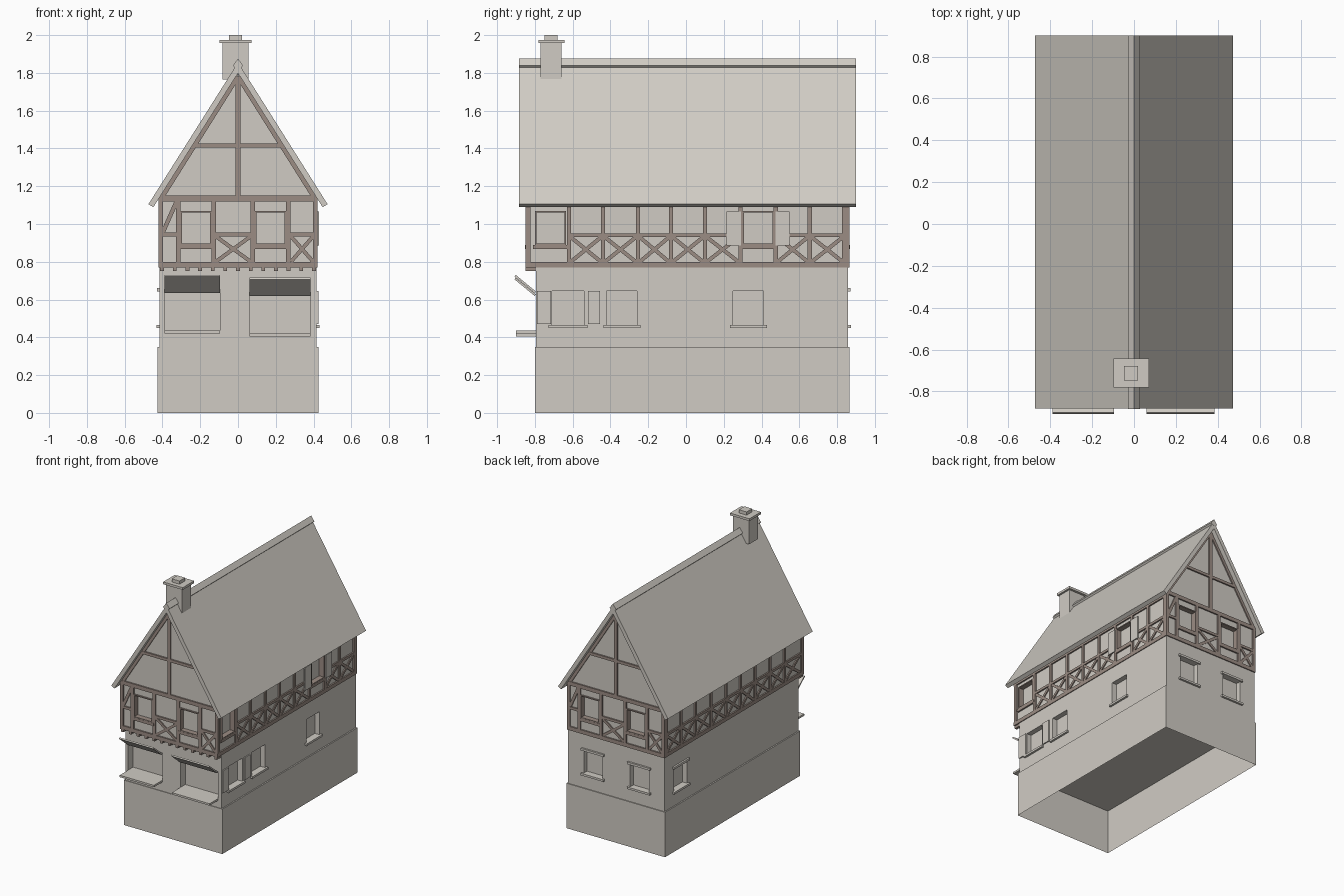
import bpy, bmesh
from mathutils import Vector

cube = bpy.data.objects.get("Cube")
if cube:
    bpy.data.objects.remove(cube, do_unlink=True)


def material(name, rgb):
    m = bpy.data.materials.new(name)
    m.use_nodes = True
    m.diffuse_color = (*rgb, 1)
    m.node_tree.nodes["Principled BSDF"].inputs["Base Color"].default_value = (*rgb, 1)
    return m


PLASTER = material("warm grey plaster", (0.63, 0.60, 0.55))
TIMBER = material("brown timber", (0.33, 0.265, 0.23))


def finish(bm, name, mat):
    bmesh.ops.recalc_face_normals(bm, faces=bm.faces)
    me = bpy.data.meshes.new(name)
    bm.to_mesh(me)
    bm.free()
    me.materials.append(mat)
    ob = bpy.data.objects.new(name, me)
    bpy.context.collection.objects.link(ob)
    return ob


def prism(bm, ring_a, ring_b):
    a, b = [[bm.verts.new(p) for p in r] for r in (ring_a, ring_b)]
    n = len(a)
    bm.faces.new(a)
    bm.faces.new(b)
    for i in range(n):
        bm.faces.new((a[i], a[(i + 1) % n], b[(i + 1) % n], b[i]))


def plane(side, off):
    """Map (along, height, outward) on one wall to world space."""
    return {"front": lambda u, z, d: (u, -off - d, z),
            "back": lambda u, z, d: (-u, off + d, z),
            "left": lambda u, z, d: (off + d, u, z),
            "right": lambda u, z, d: (-off - d, u, z)}[side]


def slab(bm, wall, u0, u1, z0, z1, d0, d1):
    ring = [(u0, z0), (u1, z0), (u1, z1), (u0, z1)]
    prism(bm, [wall(*p, d0) for p in ring], [wall(*p, d1) for p in ring])


def bar(bm, wall, p, q, w, d):
    p, q = Vector(p), Vector(q)
    s = (q - p).normalized().orthogonal() * w / 2
    ring = [p - s, q - s, q + s, p + s]
    prism(bm, [wall(*c, -0.01) for c in ring], [wall(*c, d) for c in ring])


def cross(bm, wall, u0, u1, z0, z1):
    bar(bm, wall, (u0, z0), (u1, z1), 0.02, 0.008)
    bar(bm, wall, (u0, z1), (u1, z0), 0.02, 0.008)


def extrude_y(name, ring, y0, y1, mat):
    bm = bmesh.new()
    prism(bm, [(x, y0, z) for x, z in ring], [(x, y1, z) for x, z in ring])
    return finish(bm, name, mat)


def box(name, x0, x1, y0, y1, z0, z1, mat=PLASTER):
    return extrude_y(name, [(x0, z0), (x1, z0), (x1, z1), (x0, z1)], y0, y1, mat)


def carve(ob, openings):
    bm = bmesh.new()
    for wall, u0, u1, z0, z1, depth in openings:
        slab(bm, wall, u0, u1, z0, z1, -depth, 0.02)
    cutter = finish(bm, "window_cutter", PLASTER)
    cutter.hide_render = True
    mod = ob.modifiers.new("openings", "BOOLEAN")
    mod.object, mod.operation, mod.solver = cutter, "DIFFERENCE", "EXACT"
    bpy.context.view_layer.objects.active = ob
    bpy.ops.object.modifier_apply(modifier=mod.name)
    bpy.data.objects.remove(cutter, do_unlink=True)


# Plinth, open underneath
plinth = box("plinth", -0.425, 0.425, -0.80, 0.865, 0, 0.35)
bm = bmesh.new()
bm.from_mesh(plinth.data)
bmesh.ops.delete(bm, geom=[f for f in bm.faces if f.calc_center_median().z < 0.01],
                 context="FACES_ONLY")
bm.to_mesh(plinth.data)
bm.free()

# Ground floor with recessed windows and shop openings
lower = {"front": plane("front", 0.795), "back": plane("back", 0.858),
         "left": plane("left", 0.415), "right": plane("right", 0.415)}
ground = box("ground_floor", -0.415, 0.415, -0.795, 0.858, 0.35, 0.77)
small = [("left", -0.71, -0.54), ("left", -0.42, -0.26), ("left", 0.25, 0.41),
         ("right", 0.58, 0.74), ("back", -0.28, -0.12), ("back", 0.12, 0.28)]
shops = [(-0.39, -0.095, 0.435), (0.06, 0.385, 0.42)]
carve(ground, [(lower[s], a, b, 0.465, 0.645, 0.04) for s, a, b in small]
      + [(lower["front"], a, b, z, z + 0.21, 0.06) for a, b, z in shops])

bm = bmesh.new()
for s, a, b in small:
    slab(bm, lower[s], a - 0.018, b + 0.018, 0.45, 0.466, -0.02, 0.016)
    if s != "left":
        slab(bm, lower[s], a - 0.018, b + 0.018, 0.643, 0.66, -0.02, 0.014)
finish(bm, "window_sills", PLASTER)

# Shop counters and raised flaps
for i, (a, b, z) in enumerate(shops):
    box(f"shop_counter_{i + 1}", a, b, -0.90, -0.79, z - 0.015, z)
    top = z + 0.208
    bm = bmesh.new()
    ring = [(-0.795, top), (-0.902, top + 0.088), (-0.908, top + 0.079), (-0.801, top - 0.009)]
    prism(bm, [(a, *p) for p in ring], [(b, *p) for p in ring])
    finish(bm, f"shop_flap_{i + 1}", PLASTER)

# Upper floor and gables
upper = {"front": plane("front", 0.84), "back": plane("back", 0.855),
         "left": plane("left", 0.41), "right": plane("right", 0.41)}
body = extrude_y("upper_floor", [(-0.41, 0.77), (0.41, 0.77), (0.41, 1.14), (0, 1.795),
                                 (-0.41, 1.14)], -0.84, 0.855, PLASTER)
high = [(s, a, a + 0.165) for s in ("front", "back") for a in (-0.305, 0.09)]
high += [("left", -0.80, -0.635), ("left", 0.30, 0.465)]
carve(body, [(upper[s], a, b, 0.89, 1.07, 0.03) for s, a, b in high])

bm = bmesh.new()
for s, a, b in high:
    w, t = upper[s], 0.008
    for u in (a, b - t):
        slab(bm, w, u, u + t, 0.89, 1.07, -0.03, 0.011)
    for z in (0.89, 1.07 - t):
        slab(bm, w, a, b, z, z + t, -0.03, 0.011)
    slab(bm, w, a - 0.01, b + 0.01, 0.868, 0.89, -0.01, 0.012)
finish(bm, "upper_window_frames", TIMBER)

# Gable end timbers
D = 0.011
for s in ("front", "back"):
    w = upper[s]
    bm = bmesh.new()
    slab(bm, w, -0.421, 0.421, 0.77, 0.80, -0.01, D)
    slab(bm, w, -0.421, 0.421, 1.12, 1.15, -0.01, D)
    for u in (-0.408, -0.317, -0.129, 0.078, 0.267, 0.408):
        bar(bm, w, (u, 0.79), (u, 1.13), 0.024, D)
    for a, b in ((-0.40, -0.32), (-0.12, 0.07), (0.275, 0.40)):
        bar(bm, w, (a, 0.945), (b, 0.945), 0.02, D)
    cross(bm, w, -0.118, 0.068, 0.80, 0.935)
    cross(bm, w, 0.28, 0.398, 0.80, 0.935)
    bar(bm, w, (-0.398, 0.955), (-0.325, 1.12), 0.022, 0.008)
    bar(bm, w, (0, 1.14), (0, 1.78), 0.025, D)
    bar(bm, w, (-0.235, 1.415), (0.235, 1.415), 0.022, D)
    for k in (-1, 1):
        bar(bm, w, (k * 0.403, 1.14), (0, 1.78), 0.022, 0.009)
    finish(bm, f"{s}_gable_timbers", TIMBER)

# Long side timbers
posts = [-0.62, -0.44, -0.255, -0.08, 0.10, 0.288, 0.475, 0.655, 0.84]
for s in ("left", "right"):
    w = upper[s]
    bm = bmesh.new()
    slab(bm, w, -0.851, 0.866, 0.77, 0.80, -0.01, D)
    slab(bm, w, -0.851, 0.866, 1.10, 1.13, -0.01, D)
    for u in [-0.836, 0.852] + posts:
        bar(bm, w, (u, 0.79), (u, 1.12), 0.028 if abs(u) > 0.8 else 0.022, D)
    bays = list(zip(posts, posts[1:]))
    if s == "left":
        bays.pop(5)
    else:
        bays.insert(0, (-0.82, -0.62))
    for a, b in bays:
        bar(bm, w, (a, 0.94), (b, 0.94), 0.02, D)
        cross(bm, w, a + 0.01, b - 0.01, 0.80, 0.93)
    finish(bm, f"{s}_side_timbers", TIMBER)

# Open shutters on the left side
bm = bmesh.new()
for a, b in ((-0.79, -0.715), (-0.52, -0.455)):
    slab(bm, lower["left"], a, b, 0.47, 0.645, 0.001, 0.01)
for a, b in ((0.215, 0.292), (0.473, 0.548)):
    slab(bm, upper["left"], a, b, 0.885, 1.065, 0.009, 0.018)
finish(bm, "shutters", PLASTER)

# Joist ends under the jettied front
bm = bmesh.new()
for i in range(13):
    u = (i - 6) * 0.067
    slab(bm, lower["front"], u - 0.01, u + 0.01, 0.75, 0.772, -0.01, 0.055)
finish(bm, "joist_ends", TIMBER)

# Roof and ridge cap
extrude_y("roof", [(-0.474, 1.105), (0, 1.855), (0.474, 1.105), (0.448, 1.089),
                   (0, 1.799), (-0.448, 1.089)], -0.883, 0.90, PLASTER)
extrude_y("ridge_cap", [(0, 1.875), (0.028, 1.838), (0.015, 1.825), (-0.015, 1.825),
                        (-0.028, 1.838)], -0.884, 0.901, PLASTER)

# Chimney
box("chimney_stack", -0.082, 0.056, -0.77, -0.66, 1.765, 1.958)
box("chimney_cap", -0.098, 0.071, -0.782, -0.642, 1.957, 1.975)
box("chimney_top", -0.047, 0.02, -0.748, -0.68, 1.974, 2.0)
